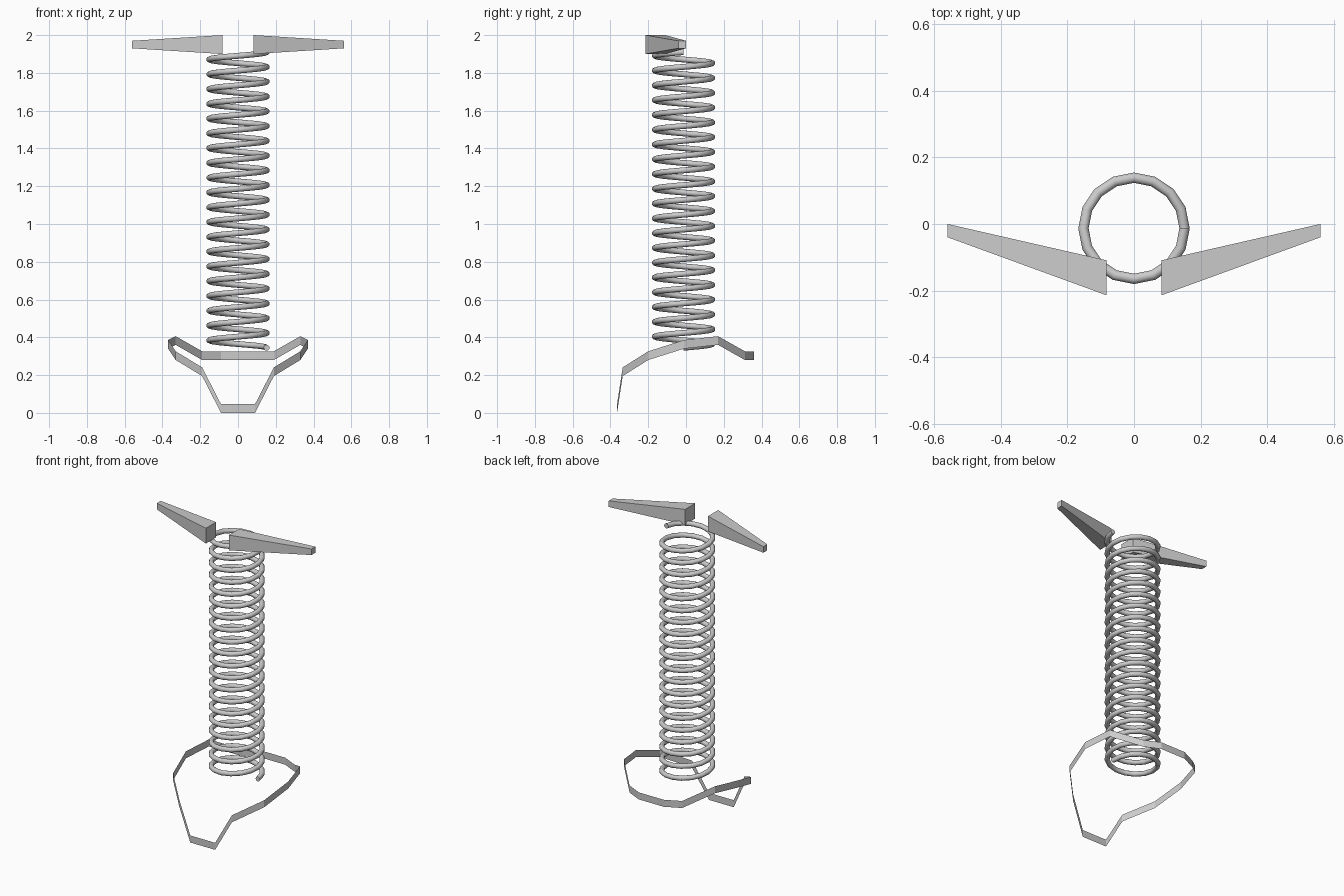
import bpy, bmesh, math
from mathutils import Vector

if "Cube" in bpy.data.objects:
    bpy.data.objects.remove(bpy.data.objects["Cube"])

grey = bpy.data.materials.new("light grey")
grey.diffuse_color = (0.6, 0.6, 0.6, 1)
grey.use_nodes = True
grey.node_tree.nodes["Principled BSDF"].inputs["Base Color"].default_value = grey.diffuse_color


def make_object(name, bm, normals=True):
    if normals:
        bmesh.ops.recalc_face_normals(bm, faces=bm.faces[:])
    mesh = bpy.data.meshes.new(name)
    bm.to_mesh(mesh)
    bm.free()
    mesh.materials.append(grey)
    obj = bpy.data.objects.new(name, mesh)
    bpy.context.collection.objects.link(obj)
    return obj


# Coil spring: a round section swept along a helix
TURNS, STEPS, SIDES = 20, 16, 12
RADIUS, WIRE, CENTRE_Y = 0.152, 0.0155, -0.013
Z_START, Z_END = 0.345, 1.91
bm = bmesh.new()
rings = []
total = TURNS * STEPS
for i in range(total + 1):
    a = 2 * math.pi * i / STEPS
    out = Vector((math.cos(a), math.sin(a), 0))
    centre = out * RADIUS + Vector((0, CENTRE_Y, Z_START + (Z_END - Z_START) * i / total))
    ring = []
    for j in range(SIDES):
        b = 2 * math.pi * j / SIDES
        ring.append(bm.verts.new(centre + out * (WIRE * math.cos(b))
                                 + Vector((0, 0, WIRE * math.sin(b)))))
    rings.append(ring)
for r0, r1 in zip(rings, rings[1:]):
    for j in range(SIDES):
        k = (j + 1) % SIDES
        bm.faces.new((r0[j], r0[k], r1[k], r1[j]))
bm.faces.new(rings[0])
bm.faces.new(rings[-1])
spring = make_object("coil_spring", bm)
bpy.context.view_layer.objects.active = spring
spring.select_set(True)
bpy.ops.object.shade_smooth_by_angle(angle=math.radians(40))

# Wavy band: thin upright ribbon around the foot, right half front to back (x, y, z)
half = [(0.09, -0.365, 0.0), (0.19, -0.335, 0.195), (0.33, -0.2, 0.28),
        (0.37, -0.01, 0.34), (0.33, 0.17, 0.36), (0.19, 0.312, 0.28),
        (0.09, 0.36, 0.28)]
loop = half + [(-x, y, z) for x, y, z in reversed(half)]
bm = bmesh.new()
low = [bm.verts.new(p) for p in loop]
high = [bm.verts.new((x, y, z + 0.046)) for x, y, z in loop]
for i in range(len(loop)):
    k = (i + 1) % len(loop)
    bm.faces.new((low[i], low[k], high[k], high[i]))
make_object("wavy_band", bm, normals=False)

# Tapered arms at the top, one per side
for name, s in (("right_arm", 1), ("left_arm", -1)):
    bm = bmesh.new()
    ends = []
    for x, y0, y1, z0, z1 in ((0.083, -0.214, -0.109, 1.90, 2.0),
                              (0.56, -0.04, 0.0, 1.93, 1.97)):
        ends.append([bm.verts.new((s * x, y, z)) for y, z in
                     ((y0, z0), (y1, z0), (y1, z1), (y0, z1))])
    for i in range(4):
        k = (i + 1) % 4
        bm.faces.new((ends[0][i], ends[0][k], ends[1][k], ends[1][i]))
    bm.faces.new(ends[0])
    bm.faces.new(ends[1])
    make_object(name, bm)
